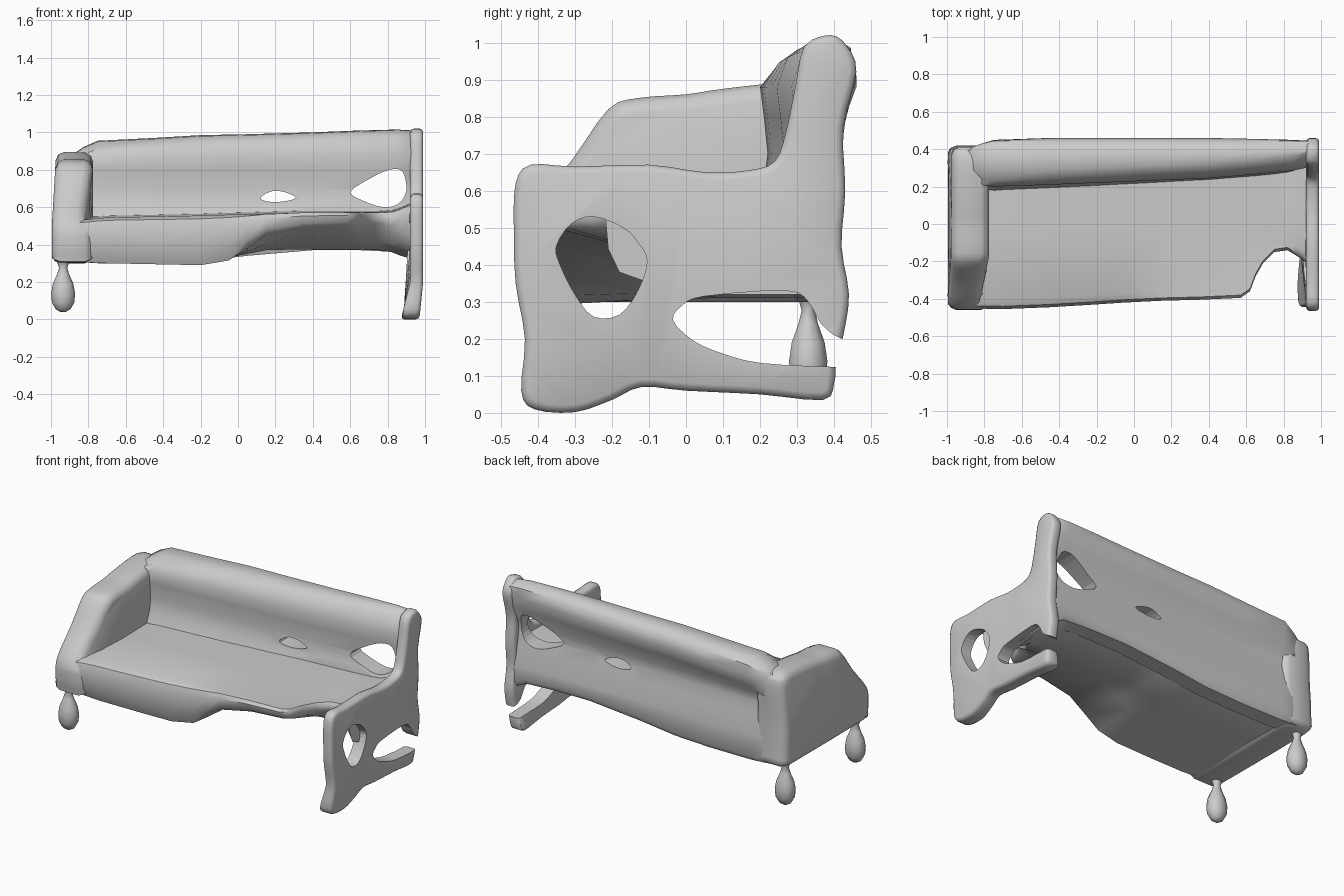
import bpy, bmesh, math
from mathutils import Vector

if "Cube" in bpy.data.objects:
    bpy.data.objects.remove(bpy.data.objects["Cube"])


def finish(name, bm, hidden=False):
    bmesh.ops.remove_doubles(bm, verts=bm.verts, dist=0.0002)
    bmesh.ops.triangulate(bm, faces=[f for f in bm.faces if len(f.verts) > 4])
    bmesh.ops.recalc_face_normals(bm, faces=bm.faces)
    me = bpy.data.meshes.new(name)
    bm.to_mesh(me)
    bm.free()
    ob = bpy.data.objects.new(name, me)
    bpy.context.collection.objects.link(ob)
    ob.hide_render = hidden
    if hidden:
        ob.hide_set(True)
    return ob


def skin(name, rings, hidden=False):
    """Join rings of equal point count into a closed solid."""
    bm = bmesh.new()
    vs = [[bm.verts.new(p) for p in r] for r in rings]
    n = len(vs[0])
    for a, b in zip(vs, vs[1:]):
        for i in range(n):
            j = (i + 1) % n
            bm.faces.new((a[i], a[j], b[j], b[i]))
    bm.faces.new(vs[0])
    bm.faces.new(vs[-1])
    return finish(name, bm, hidden)


def smooth_loop(pts, steps=3):
    """Closed Catmull-Rom through 2D points."""
    p = [Vector(q) for q in pts]
    n, out = len(p), []
    for i in range(n):
        a, b, c, d = p[i - 1], p[i], p[(i + 1) % n], p[(i + 2) % n]
        for k in range(steps):
            t = k / steps
            out.append(0.5 * (2 * b + (c - a) * t + (2 * a - 5 * b + 4 * c - d) * t * t
                              + (3 * b - a - 3 * c + d) * t ** 3))
    return out


def inset(loop, r):
    n = len(loop)
    area = sum(loop[i - 1].cross(loop[i]) for i in range(n))
    s = 1 if area > 0 else -1
    out = []
    for i in range(n):
        t = (loop[(i + 1) % n] - loop[i - 1]).normalized()
        out.append(loop[i] + Vector((-t.y, t.x)) * r * s)
    return out


def plate(name, pts, place, lo, hi, r=0.02, hidden=False):
    """Round-edged plate from an outline, between lo and hi on the third axis."""
    loop = smooth_loop(pts)
    stages = [(lo, r), (lo + r * .3, r * .3), (lo + r, 0), (hi - r, 0), (hi - r * .3, r * .3), (hi, r)]
    if r == 0:
        stages = [(lo, 0), (hi, 0)]
    return skin(name, [[place(q.x, q.y, d) for q in (inset(loop, k) if k else loop)]
                       for d, k in stages], hidden)


def cut(ob, cutter):
    m = ob.modifiers.new("hole", 'BOOLEAN')
    m.operation, m.solver, m.object = 'DIFFERENCE', 'EXACT', cutter


def side(y, z, x):
    return (x, y, z)


def front(x, z, y):
    return (x, y, z)


parts = []

# Seat: stations of x, front edge y, top z, bottom z at front and at back
stations = [(-.95, -.45, .53, .31, .31), (-.7, -.455, .555, .30, .31), (-.45, -.445, .56, .295, .315),
            (-.2, -.43, .565, .29, .32), (-.05, -.42, .57, .315, .33), (.05, -.415, .572, .38, .35),
            (.15, -.41, .575, .45, .37), (.35, -.405, .58, .49, .375), (.57, -.395, .58, .5, .375),
            (.62, -.36, .58, .5, .375), (.65, -.28, .58, .5, .375), (.69, -.21, .58, .5, .37),
            (.75, -.15, .58, .49, .37), (.82, -.14, .585, .47, .36), (.87, -.17, .6, .42, .34),
            (.94, -.22, .63, .38, .32)]
rings = []
for x, yf, zt, zf, zb in stations:
    h = zt - zf
    prof = [(yf + .04, zf), (yf + .01, zf + h * .25), (yf, zt - h * .3), (yf + .015, zt - h * .1),
            (yf + .05, zt - .01), (-.02, zt - .005), (.25, zt), (.36, zt), (.40, zb + .02),
            (.37, zb), (.08, zb), (-.08, zb + (zf - zb) * .4)]
    rings.append([(x, y, z) for y, z in prof])
parts.append(skin("seat", rings))

# Backrest: x, top z, front y of the roll, bottom z, back limit y
rings = []
for x, zt, yf, zb, yb in [(-.9, .87, .2, .31, .395), (-.83, .92, .2, .305, .425), (-.75, .955, .19, .3, .45),
                          (-.45, .97, .2, .3, .46), (-.2, .985, .21, .31, .46), (.05, .99, .22, .34, .46),
                          (.4, 1.0, .235, .37, .46), (.65, 1.01, .255, .37, .455), (.85, 1.015, .275, .36, .45),
                          (.94, 1.01, .295, .32, .445), (.965, .98, .31, .32, .43)]:
    prof = [(yf - .01, .55), (yf + .02, .62), (yf + .03, .7), (yf + .02, .8), (yf + .01, .88),
            (yf + .04, zt - .04), (yf + .09, zt - .005), (.40, zt), (.445, zt - .03), (.46, zt - .09),
            (.43, zt - .17), (.385, .73), (.38, .67), (.395, .59), (.415, .47), (.42, zb + .03),
            (.40, zb), (.3, zb)]
    rings.append([(x, min(y, yb - .03 * (.46 - yb) * (i % 2)), z) for i, (y, z) in enumerate(prof)])
back = skin("backrest", rings)
parts.append(back)

# Two torn openings in the backrest
for i, pts in enumerate([
        [(.6, .68), (.7, .75), (.81, .8), (.88, .79), (.9, .69), (.86, .62), (.78, .6), (.68, .63)],
        [(.12, .65), (.18, .685), (.25, .68), (.31, .65), (.24, .63), (.16, .63)]]):
    cut(back, plate("backrest_cutter_%d" % i, pts, front, .05, .65, 0, True))

# Left arm, sloping down to the front and narrowing there
arm = plate("left_arm", [(-.45, .33), (-.46, .42), (-.44, .52), (-.31, .68), (-.21, .82), (-.13, .85), (0, .86),
                         (.1, .875), (.3, .895), (.39, .88), (.415, .82), (.41, .6), (.415, .4), (.4, .31),
                         (.2, .3), (-.2, .3), (-.42, .305)], side, -.995, -.775, .045)
for v in arm.data.vertices:
    if v.co.x > -.85 and v.co.z > .5:
        v.co.x -= .04 * min(1, max(0, (-.17 - v.co.y) / .2))
    if v.co.x < -.92 and v.co.z > .5:
        v.co.x += .02 * min(1, (v.co.z - .5) / .35)
parts.append(arm)

# Right side panel, with a round hole and an open slot above the bottom rail
panel = plate("right_panel", [
    (-.465, .5), (-.46, .62), (-.42, .67), (-.3, .665), (-.1, .67), (.05, .65), (.17, .655), (.24, .68),
    (.27, .76), (.295, .88), (.32, .99), (.39, 1.02), (.435, .99), (.46, .92), (.425, .77), (.43, .6),
    (.42, .45), (.44, .32), (.425, .21), (.405, .13), (.4, .08), (.37, .035), (.2, .05), (0, .06),
    (-.12, .07), (-.2, .035), (-.3, .002), (-.41, .01), (-.445, .06), (-.435, .2), (-.46, .35)],
    side, .92, .99, .02)
for i, pts in enumerate([
        [(-.35, .45), (-.31, .51), (-.25, .53), (-.17, .5), (-.13, .46), (-.105, .41),
         (-.13, .33), (-.18, .265), (-.25, .26), (-.3, .32), (-.34, .4)],
        [(-.035, .25), (.02, .195), (.1, .16), (.2, .135), (.38, .125), (.52, .125), (.52, .18), (.42, .2),
         (.365, .24), (.33, .3), (.27, .33), (.05, .315), (-.01, .29)]]):
    cut(panel, plate("panel_cutter_%d" % i, pts, side, .8, 1.1, 0, True))
for v in panel.data.vertices:
    # thicker foot leaning inward
    k = max(0, (.2 - v.co.z) / .2)
    v.co.x -= .02 * k + (.03 * k if v.co.x < .955 else 0)
parts.append(panel)

# Teardrop legs on the left end
for name, y in (("front_leg", -.38), ("back_leg", .33)):
    rings = []
    for z, r in [(.04, .015), (.055, .04), (.09, .06), (.14, .064), (.19, .055), (.24, .033), (.275, .022),
                 (.3, .03), (.34, .05)]:
        rings.append([(-.935 + r * math.cos(a), y + .85 * r * math.sin(a), z)
                      for a in (math.tau * k / 10 for k in range(10))])
    parts.append(skin(name, rings))

# Smooth shading with kept edges
bpy.ops.object.select_all(action='DESELECT')
for ob in parts:
    ob.select_set(True)
bpy.context.view_layer.objects.active = parts[0]
bpy.ops.object.shade_smooth_by_angle(angle=math.radians(45))
